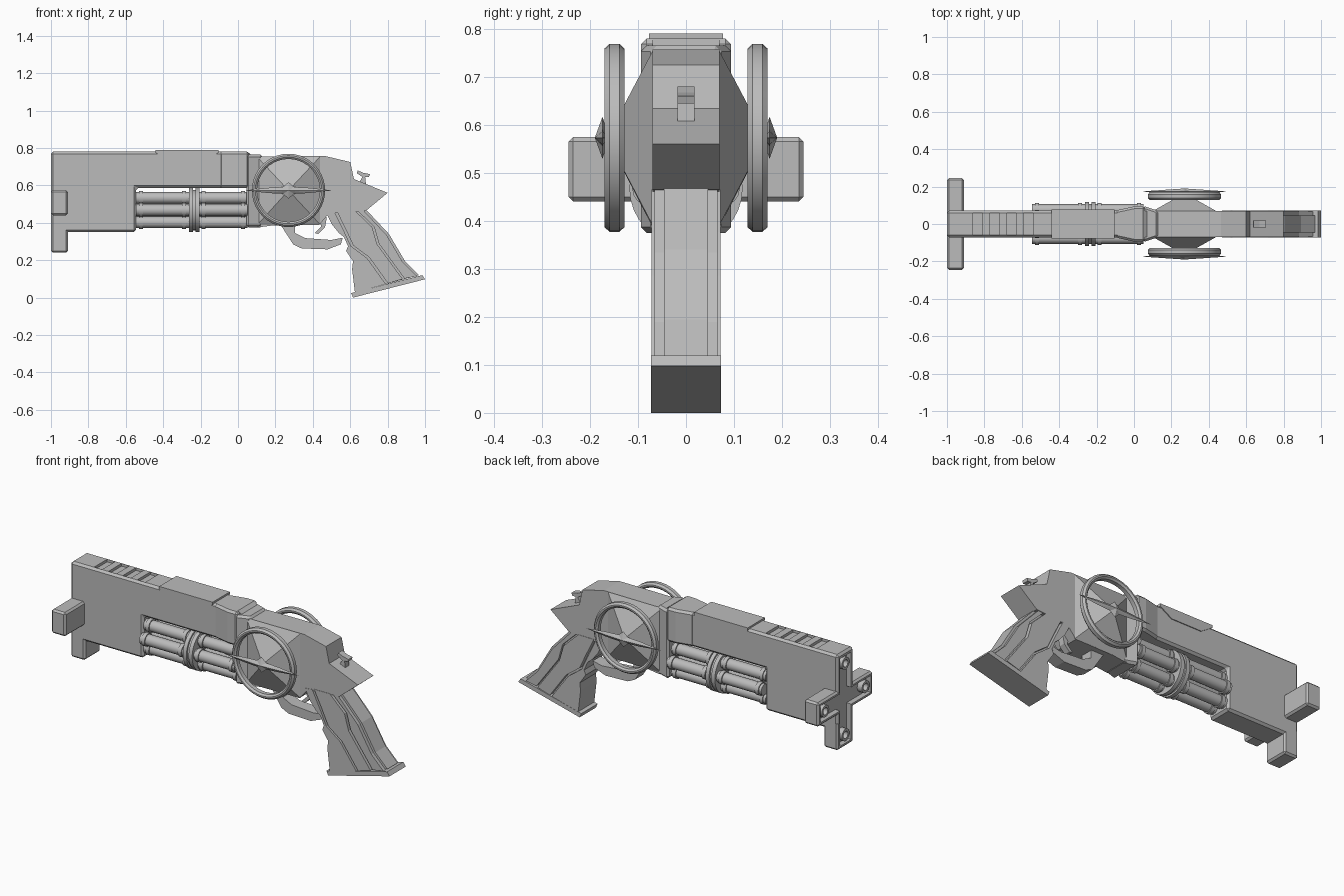
import bpy, bmesh, math
from mathutils import Vector, Matrix

cube = bpy.data.objects.get("Cube")
if cube:
    bpy.data.objects.remove(cube, do_unlink=True)

grey = bpy.data.materials.new("matte grey")
grey.use_nodes = True
grey.diffuse_color = (0.5, 0.5, 0.5, 1)
grey.node_tree.nodes["Principled BSDF"].inputs["Base Color"].default_value = grey.diffuse_color


def finish(name, bm, smooth=False, bevel=0):
    bmesh.ops.recalc_face_normals(bm, faces=bm.faces)
    mesh = bpy.data.meshes.new(name)
    bm.to_mesh(mesh)
    bm.free()
    obj = bpy.data.objects.new(name, mesh)
    bpy.context.collection.objects.link(obj)
    mesh.materials.append(grey)
    if smooth:
        bpy.ops.object.select_all(action="DESELECT")
        obj.select_set(True)
        bpy.context.view_layer.objects.active = obj
        bpy.ops.object.shade_smooth_by_angle(angle=math.radians(35))
    if bevel:
        mod = obj.modifiers.new("edge chamfer", "BEVEL")
        mod.width, mod.segments = bevel, 1
        mod.limit_method, mod.angle_limit = "ANGLE", math.radians(50)
    return obj


def side_prism(name, profile, y0, y1, bevel=0):
    """Extrude an (x, z) outline from y0 to y1."""
    bm = bmesh.new()
    face = bm.faces.new([bm.verts.new((x, y0, z)) for x, z in profile])
    out = bmesh.ops.extrude_face_region(bm, geom=[face])
    moved = [v for v in out["geom"] if isinstance(v, bmesh.types.BMVert)]
    bmesh.ops.translate(bm, verts=moved, vec=(0, y1 - y0, 0))
    return finish(name, bm, bevel=bevel)


def box(name, x, y, z, bevel=0):
    corners = [(x[0], z[0]), (x[1], z[0]), (x[1], z[1]), (x[0], z[1])]
    return side_prism(name, corners, y[0], y[1], bevel)


def lathe(name, profile, centre, axis, steps=24, closed=False):
    """Spin (radius, along) points round an axis through centre."""
    bm = bmesh.new()
    turn = Vector((0, 0, 1)).rotation_difference(Vector(axis)).to_matrix().to_4x4()
    verts = [bm.verts.new((r, 0, a)) for r, a in profile]
    edges = [bm.edges.new(pair) for pair in zip(verts, verts[1:])]
    if closed:
        edges.append(bm.edges.new((verts[-1], verts[0])))
    bmesh.ops.spin(bm, geom=verts + edges, axis=(0, 0, 1), cent=(0, 0, 0),
                   steps=steps, angle=math.tau)
    bmesh.ops.remove_doubles(bm, verts=bm.verts, dist=0.0001)
    bm.transform(Matrix.Translation(centre) @ turn)
    return finish(name, bm, smooth=True)


def rod(name, radius, x0, x1, y, z, steps=16):
    return lathe(name, [(0, 0), (radius, 0), (radius, x1 - x0), (0, x1 - x0)],
                 (x0, y, z), (1, 0, 0), steps)


def cut(obj, cutter):
    mod = obj.modifiers.new("cut", "BOOLEAN")
    mod.operation, mod.solver, mod.object = "DIFFERENCE", "EXACT", cutter
    cutter.hide_render = True
    cutter.hide_set(True)


# Barrel housing with an open bay at the rear underside
W = 0.072
barrel = side_prism("barrel_housing", [
    (-1, 0.35), (-0.545, 0.35), (-0.545, 0.587), (0.06, 0.587),
    (0.06, 0.78), (-1, 0.78)], -W, W, 0.012)
for i in range(4):
    x = -0.86 + 0.09 * i
    cut(barrel, box("vent_cutter", (x, x + 0.05), (-0.058, 0.058), (0.765, 0.85)))

# Cross-shaped muzzle block, recessed at the front
arms = box("muzzle_cross_arms", (-1, -0.91), (-0.245, 0.245), (0.44, 0.575), 0.01)
drop = box("muzzle_lower_arm", (-1, -0.91), (-W, W), (0.24, 0.4), 0.01)
tall = box("tall_recess_cutter", (-1.1, -0.97), (-0.05, 0.05), (0.26, 0.755))
wide = box("wide_recess_cutter", (-1.1, -0.97), (-0.225, 0.225), (0.46, 0.555))
for part in (barrel, arms, drop):
    cut(part, tall)
    cut(part, wide)
for y, z in ((0, 0.71), (0, 0.305), (-0.18, 0.508), (0.18, 0.508)):
    lathe("muzzle_ring", [(0, 0.015), (0.02, 0.015), (0.02, -0.03),
                          (0.034, -0.03), (0.034, 0.03)],
          (-0.97, y, z), (1, 0, 0), 16)

# Raised saddle on top of the barrel
side_prism("top_saddle", [
    (-0.44, 0.775), (-0.37, 0.73), (-0.18, 0.73), (-0.105, 0.775),
    (-0.105, 0.79), (-0.44, 0.79)], -0.077, 0.077)

# Rotating tube bundle in the bay
AXIS_Z = 0.468
rod("bundle_core", 0.045, -0.55, 0.06, 0, AXIS_Z)
for i in range(6):
    a = i * math.tau / 6
    y, z = 0.075 * math.cos(a), AXIS_Z + 0.075 * math.sin(a)
    rod("bundle_tube", 0.031, -0.545, 0.05, y, z)
    for x in (-0.53, -0.3, -0.195, 0.015):
        rod("tube_collar", 0.037, x, x + 0.022, y, z)
for x in (-0.263, -0.227):
    rod("bundle_band", 0.118, x, x + 0.022, 0, AXIS_Z, 32)
rod("bundle_band_centre", 0.108, -0.25, -0.215, 0, AXIS_Z, 32)

# Flared collar joining barrel and receiver
def flare(name, stations, z0, z1):
    outline = [(x, w) for x, w in stations] + [(x, -w) for x, w in reversed(stations)]
    bm = bmesh.new()
    face = bm.faces.new([bm.verts.new((x, y, z0)) for x, y in outline])
    out = bmesh.ops.extrude_face_region(bm, geom=[face])
    moved = [v for v in out["geom"] if isinstance(v, bmesh.types.BMVert)]
    bmesh.ops.translate(bm, verts=moved, vec=(0, 0, z1 - z0))
    return finish(name, bm, bevel=0.012)

flare("receiver_collar", [(0.045, 0.094), (0.06, 0.094), (0.13, 0.07)], 0.375, 0.765)
flare("barrel_flare", [(-0.1, W), (0, 0.094), (0.06, 0.094)], 0.587, 0.78)

# Receiver with a pointed tail
side_prism("receiver", [
    (0.05, 0.78), (0.09, 0.75), (0.14, 0.755), (0.465, 0.757), (0.6, 0.725),
    (0.62, 0.634), (0.8, 0.56), (0.685, 0.465), (0.487, 0.45),
    (0.433, 0.388), (0.22, 0.39), (0.12, 0.377), (0.05, 0.385)], -0.07, 0.07)

# Side bosses, wheels and pointed blades
HUB_X, HUB_Z = 0.27, 0.573
for side in (-1, 1):
    bm = bmesh.new()
    base = [bm.verts.new((x, side * 0.069, z)) for x, z in
            ((0.1, 0.385), (0.44, 0.39), (0.44, 0.755), (0.1, 0.755))]
    tip = bm.verts.new((HUB_X, side * 0.165, HUB_Z))
    bm.faces.new(base)
    for i in range(4):
        bm.faces.new((base[i], base[(i + 1) % 4], tip))
    finish("side_boss", bm)

    lathe("side_wheel", [(0.168, -0.012), (0.178, -0.021), (0.186, -0.021),
                         (0.196, -0.01), (0.196, 0.01), (0.186, 0.021),
                         (0.178, 0.021), (0.168, 0.012)],
          (HUB_X, side * 0.149, HUB_Z), (0, 1, 0), 40, closed=True)

    bm = bmesh.new()
    half = [(-0.235, 0), (-0.11, 0.014), (-0.03, 0.018), (0, 0.044),
            (0.03, 0.018), (0.11, 0.014), (0.235, 0)]
    rim = half + [(x, -z) for x, z in half[-2:0:-1]]
    ring = [bm.verts.new((HUB_X + x, side * 0.174, HUB_Z + z)) for x, z in rim]
    for y in (0.16, 0.19):
        peak = bm.verts.new((HUB_X, side * y, HUB_Z))
        for i in range(len(ring)):
            bm.faces.new((ring[i - 1], ring[i], peak))
    finish("side_blade", bm)

# Hammer
side_prism("hammer", [
    (0.645, 0.61), (0.665, 0.645), (0.635, 0.665), (0.64, 0.68), (0.67, 0.667),
    (0.705, 0.66), (0.7, 0.645), (0.68, 0.645), (0.685, 0.6)], -0.018, 0.018)

# Trigger and its guard
side_prism("trigger_guard", [
    (0.22, 0.4), (0.24, 0.37), (0.295, 0.285), (0.34, 0.263), (0.48, 0.258),
    (0.55, 0.285), (0.56, 0.32), (0.5, 0.308), (0.36, 0.318), (0.305, 0.345),
    (0.305, 0.4)], -0.035, 0.035)
side_prism("trigger", [
    (0.435, 0.42), (0.445, 0.38), (0.41, 0.345), (0.43, 0.34), (0.465, 0.375),
    (0.475, 0.43)], -0.018, 0.018)

# Grip: narrow core, raised plates on both sides and a butt plate
front_edge = [(0.47, 0.455), (0.503, 0.39), (0.54, 0.345), (0.567, 0.323),
              (0.588, 0.275), (0.578, 0.249), (0.615, 0.195), (0.61, 0.152),
              (0.625, 0.028)]
seam = [(0.79, 0.072), (0.69, 0.211), (0.604, 0.275), (0.567, 0.355), (0.515, 0.46)]
rear_seam = [(0.88, 0.099), (0.743, 0.286), (0.717, 0.377), (0.625, 0.465)]
back_edge = [(0.968, 0.12), (0.893, 0.195), (0.807, 0.34), (0.685, 0.47)]
side_prism("grip_core", front_edge + back_edge, -0.046, 0.046)
shifted = [(x + 0.012, z + 0.004) for x, z in reversed(seam)]
inset_back = [(x - 0.012, z - 0.006) for x, z in back_edge]
behind = [(x + 0.01, z + 0.003) for x, z in reversed(rear_seam)]
for side in (-1, 1):
    y0, y1 = side * 0.04, side * 0.072
    side_prism("grip_front_plate", front_edge + seam, y0, y1)
    side_prism("grip_middle_plate", shifted + rear_seam, y0, y1)
    side_prism("grip_rear_plate", behind + inset_back, y0, side * 0.066)
side_prism("butt_plate", [
    (0.605, 0.024), (0.615, 0), (1, 0.098), (0.985, 0.12)], -0.073, 0.073)
